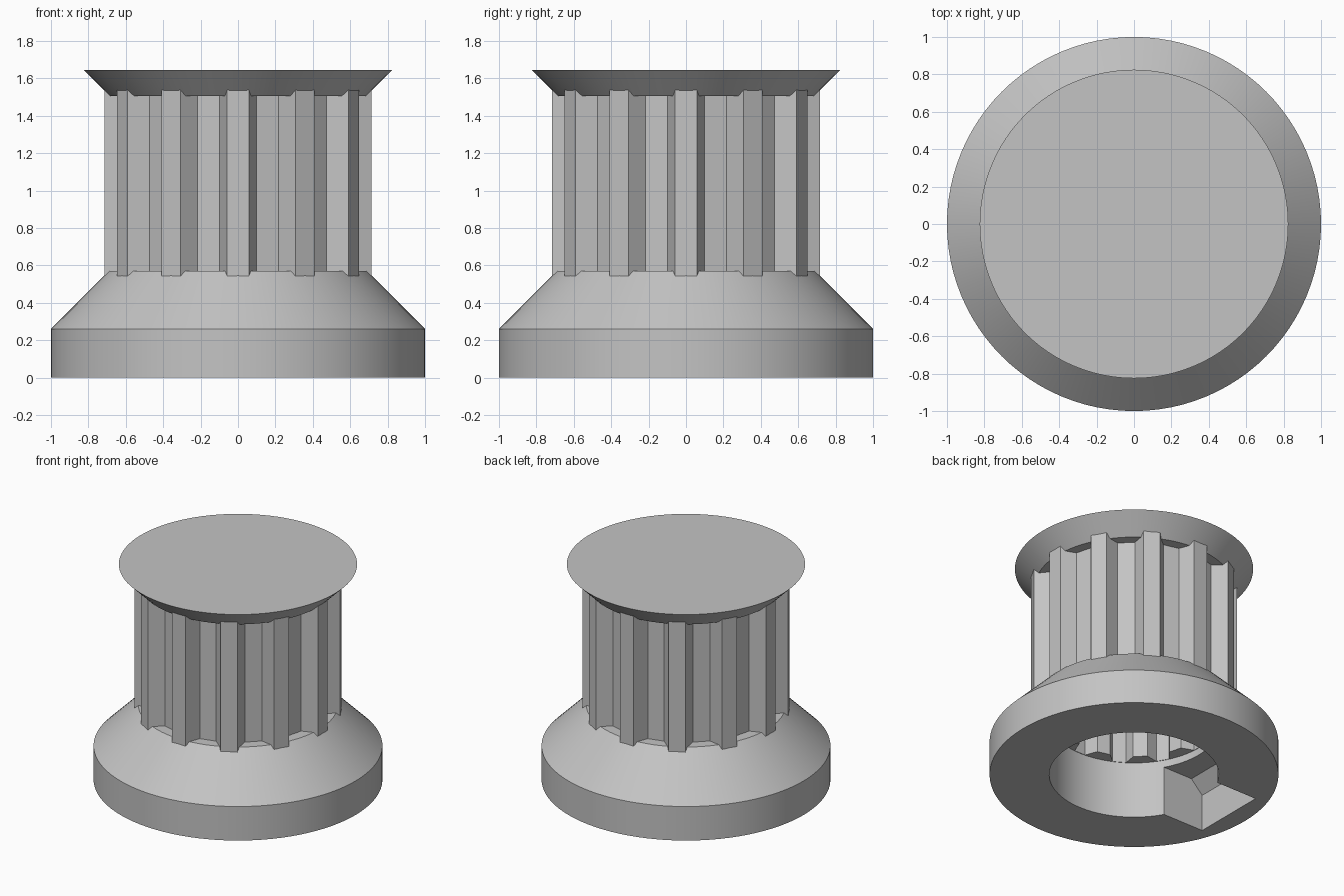
import bpy, bmesh, math
from mathutils import Matrix, Vector

cube = bpy.data.objects.get("Cube")
if cube:
    bpy.data.objects.remove(cube, do_unlink=True)

GREY = (0.55, 0.55, 0.55, 1)
grey = bpy.data.materials.new("plain grey")
grey.use_nodes = True
grey.diffuse_color = GREY
grey.node_tree.nodes["Principled BSDF"].inputs["Base Color"].default_value = GREY


def finish(name, bm):
    """Turn a bmesh into a named grey object."""
    bmesh.ops.recalc_face_normals(bm, faces=bm.faces)
    mesh = bpy.data.meshes.new(name)
    bm.to_mesh(mesh)
    bm.free()
    mesh.materials.append(grey)
    obj = bpy.data.objects.new(name, mesh)
    bpy.context.collection.objects.link(obj)
    return obj


def select(obj):
    bpy.ops.object.select_all(action='DESELECT')
    obj.select_set(True)
    bpy.context.view_layer.objects.active = obj


def shade(obj):
    select(obj)
    bpy.ops.object.shade_smooth_by_angle(angle=math.radians(30))


def bridge(bm, loops):
    """Join each vertex loop to the next with quads, the last to the first."""
    for a, b in zip(loops, loops[1:] + loops[:1]):
        for i in range(len(a)):
            j = (i + 1) % len(a)
            bm.faces.new((a[i], a[j], b[j], b[i]))


def circle(bm, r, z, n=96):
    angles = (2 * math.pi * i / n for i in range(n))
    return [bm.verts.new((r * math.cos(t), r * math.sin(t), z)) for t in angles]


# Flanged base with a round bore
bm = bmesh.new()
profile = [(0.587, 0), (1, 0), (1, 0.26), (0.69, 0.57), (0.587, 0.57)]
bridge(bm, [circle(bm, r, z) for r, z in profile])
base = finish("base", bm)

# Key slot cut out of the underside, sloped at its outer end
bm = bmesh.new()
outline = [(-0.3, -0.1), (-0.857, -0.1), (-0.857, 0.28), (-0.76, 0.377), (-0.3, 0.377)]
side = bm.faces.new([bm.verts.new((x, -0.287, z)) for x, z in outline])
extruded = bmesh.ops.extrude_face_region(bm, geom=[side], use_keep_orig=True)
moved = [v for v in extruded["geom"] if isinstance(v, bmesh.types.BMVert)]
bmesh.ops.translate(bm, verts=moved, vec=(0, 0.574, 0))
cutter = finish("slot_cutter", bm)
cutter.hide_render = True
cut = base.modifiers.new("slot", 'BOOLEAN')
cut.operation = 'DIFFERENCE'
cut.solver = 'EXACT'
cut.object = cutter
select(base)
bpy.ops.object.modifier_apply(modifier=cut.name)
bpy.data.objects.remove(cutter, do_unlink=True)
shade(base)

# Hollow toothed ring: twelve teeth outside, the same outline smaller inside
TEETH = 12
TOOTH = [(0.604, -0.1), (0.715, -0.058), (0.715, 0.058), (0.604, 0.1)]


def gear_loop(bm, scale, z):
    verts = []
    for k in range(TEETH):
        turn = Matrix.Rotation(2 * math.pi * k / TEETH, 3, 'Z')
        for r, w in TOOTH:
            verts.append(bm.verts.new(turn @ Vector((r * scale, w * scale, z))))
    return verts


bm = bmesh.new()
low, high, inner = 0.433, 1.56, 0.815
bridge(bm, [gear_loop(bm, 1, low), gear_loop(bm, 1, high),
            gear_loop(bm, inner, high), gear_loop(bm, inner, low)])
finish("toothed_ring", bm)

# Flared solid cap
bm = bmesh.new()
bmesh.ops.create_cone(bm, cap_ends=True, segments=96, radius1=0.685, radius2=0.825,
                      depth=0.14, matrix=Matrix.Translation((0, 0, 1.575)))
shade(finish("cap", bm))
